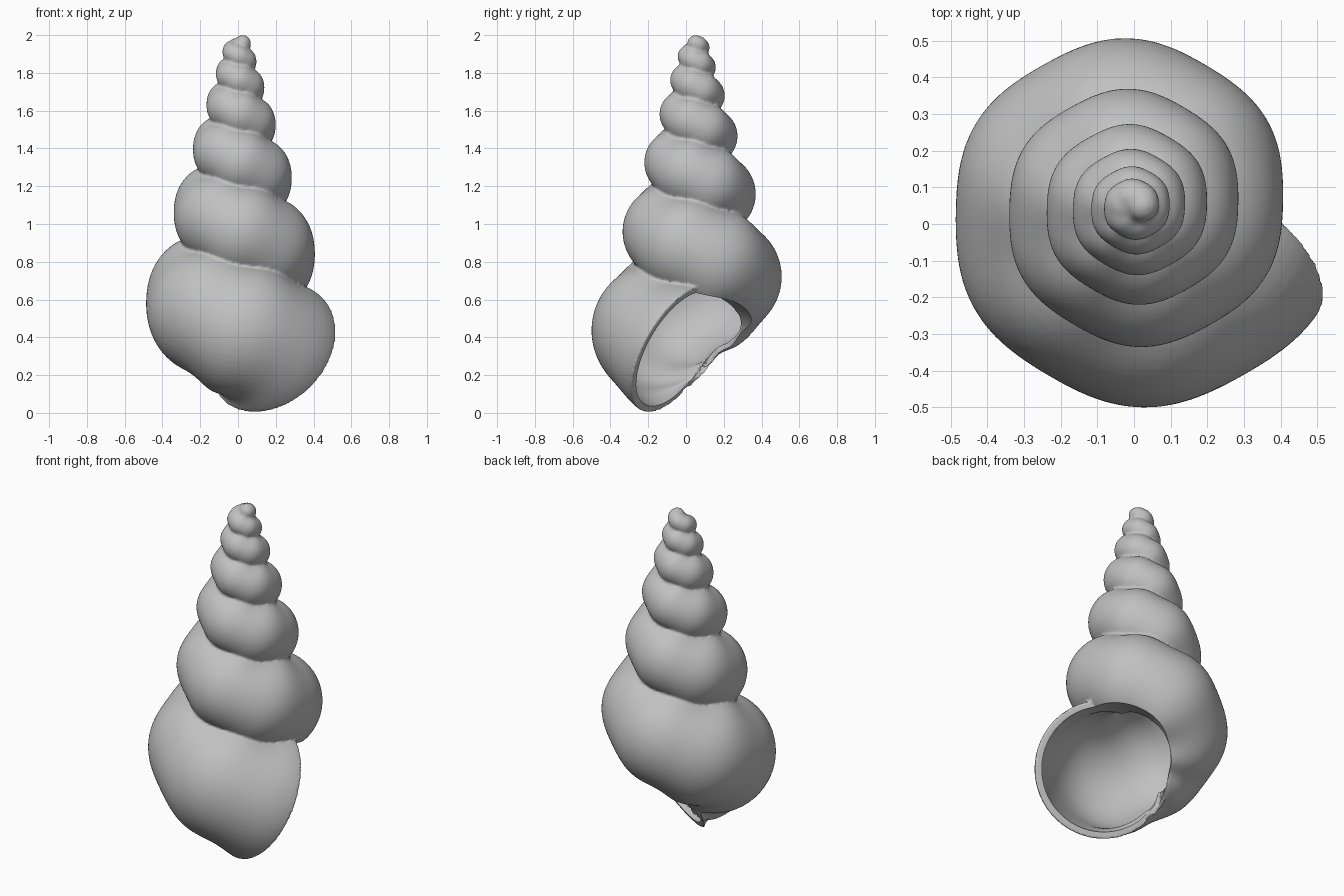
import bpy, bmesh
from math import sin, cos, pi, radians, log, exp
from mathutils import Vector

cube = bpy.data.objects.get("Cube")
if cube:
    bpy.data.objects.remove(cube, do_unlink=True)

# Spiral proportions, measured at the mouth
SHRINK = 0.7               # size ratio from one whorl to the next
K = -log(SHRINK) / (2 * pi)
MOUTH = radians(-27)       # angle where the tube opens
TURNS = 5.9
COIL, TUBE, DROP = 0.2, 0.373, 1.84
APEX = Vector((0, 0.048, 2.18))
SIDES, STEPS = 56, 80


def section(turn, scale=1.0, push=0.0):
    """Ring of points across the tube, 'turn' whorls before the mouth."""
    a = MOUTH - turn * 2 * pi
    s = exp(-K * turn * 2 * pi)
    radial = Vector((cos(a), sin(a), 0))
    around = Vector((-sin(a), cos(a), 0))
    centre = APEX + s * (COIL * radial - DROP * Vector((0, 0, 1)))
    tangent = (COIL * (around + K * radial) - Vector((0, 0, DROP * K))).normalized()
    p = (radial - tangent * radial.dot(tangent)).normalized()
    q = tangent.cross(p)
    rib = 1 + 0.024 * cos(6 * (a - radians(35)))
    r = TUBE * s * rib * scale
    centre += tangent * push * s
    return [centre + r * (cos(t) * p + sin(t) * q)
            for t in (2 * pi * i / SIDES for i in range(SIDES))]


def dome(turn, scale=1.0):
    """Rings of a rounded start for a tube."""
    return [section(turn, scale * sin(t), -TUBE * scale * cos(t))
            for t in (pi / 2 * i / 8 for i in range(1, 8))]


def tube(name, rings, voxel):
    """Closed tube through the rings, fused into one clean solid."""
    bm = bmesh.new()
    loops = [[bm.verts.new(v) for v in ring] for ring in rings]
    for lo, hi in zip(loops, loops[1:]):
        for i in range(SIDES):
            j = (i + 1) % SIDES
            bm.faces.new((lo[i], lo[j], hi[j], hi[i]))
    bm.faces.new(loops[0][::-1])
    bm.faces.new(loops[-1])
    mesh = bpy.data.meshes.new(name)
    bm.to_mesh(mesh)
    bm.free()
    ob = bpy.data.objects.new(name, mesh)
    bpy.context.collection.objects.link(ob)
    fuse = ob.modifiers.new("fuse", 'REMESH')
    fuse.mode = 'VOXEL'
    fuse.voxel_size = voxel
    fuse.use_smooth_shade = True
    soften = ob.modifiers.new("soften", 'SMOOTH')
    soften.factor = 0.5
    soften.iterations = 4
    return ob


# Outer shell, wound from the tip down to the mouth
n = int(TURNS * STEPS)
shell = tube("spiral_shell", dome(TURNS) +
             [section(TURNS * (1 - i / n)) for i in range(n + 1)], 0.009)

# Hollow of the last half whorl, carried straight out through the mouth
m = STEPS // 2
hollow = tube("mouth_hollow", dome(0.5, 0.9) +
              [section(0.5 * (1 - i / m), 0.9) for i in range(m + 1)] +
              [section(0, 0.9 + 0.02 * i, 0.05 * i) for i in range(1, 7)], 0.012)
hollow.hide_render = True

carve = shell.modifiers.new("carve", 'BOOLEAN')
carve.operation = 'DIFFERENCE'
carve.solver = 'EXACT'
carve.object = hollow
bpy.context.view_layer.objects.active = shell
shell.select_set(True)
for name in [mod.name for mod in shell.modifiers]:
    bpy.ops.object.modifier_apply(modifier=name)
bpy.data.objects.remove(hollow, do_unlink=True)

# Plain grey shell
grey = bpy.data.materials.new("shell_grey")
grey.use_nodes = True
colour = (0.53, 0.53, 0.53, 1)
grey.diffuse_color = colour
grey.node_tree.nodes["Principled BSDF"].inputs["Base Color"].default_value = colour
shell.data.materials.clear()
shell.data.materials.append(grey)
bpy.ops.object.shade_smooth_by_angle(angle=radians(45))
